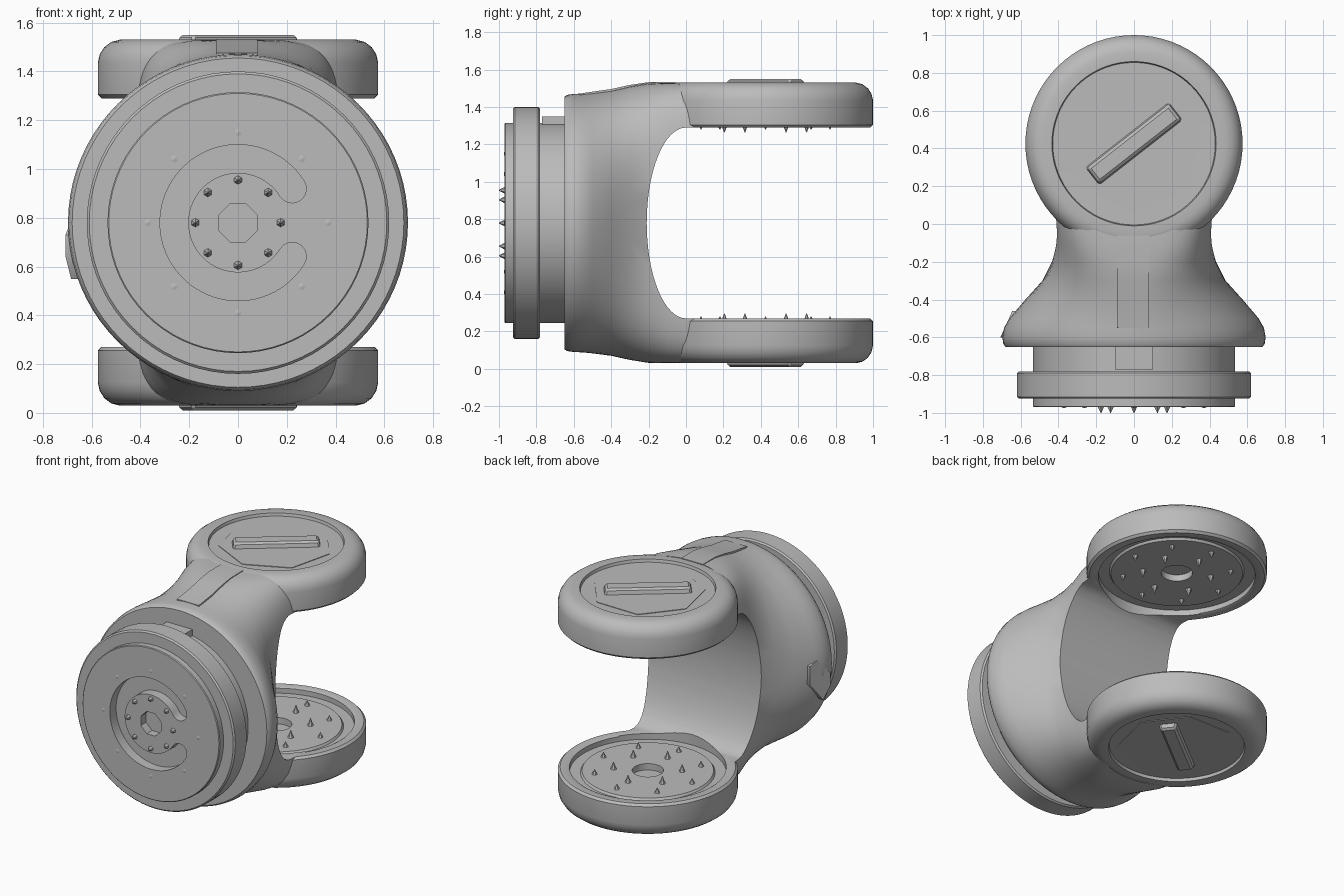
import bpy, bmesh
from math import sin, cos, pi, radians, copysign
from mathutils import Matrix

cube = bpy.data.objects.get("Cube")
if cube:
    bpy.data.objects.remove(cube)

MID = 0.78                                   # height of the symmetry plane
CENTRE = Matrix.Translation((0, 0, MID))
FRONT = CENTRE @ Matrix.Rotation(pi / 2, 4, 'X')   # local z points to the front
SIDE = CENTRE @ Matrix(((0, 0, 1, 0), (1, 0, 0, 0), (0, 1, 0, 0), (0, 0, 0, 1)))

grey = bpy.data.materials.new("plain_grey")
grey.use_nodes = True
grey.diffuse_color = (0.5, 0.5, 0.5, 1)
grey.node_tree.nodes["Principled BSDF"].inputs["Base Color"].default_value = grey.diffuse_color


def finish(name, bm, matrix=Matrix(), angle=35):
    bm.transform(matrix)
    bmesh.ops.recalc_face_normals(bm, faces=bm.faces)
    mesh = bpy.data.meshes.new(name)
    bm.to_mesh(mesh)
    bm.free()
    mesh.materials.append(grey)
    shade(mesh, angle)
    obj = bpy.data.objects.new(name, mesh)
    bpy.context.collection.objects.link(obj)
    return obj


def shade(mesh, angle=35):
    mesh.shade_smooth()
    mesh.set_sharp_from_angle(angle=radians(angle))


def lathe(name, profile, matrix, steps=72):
    bm = bmesh.new()
    verts = [bm.verts.new((r, 0, z)) for r, z in profile]
    edges = [bm.edges.new(pair) for pair in zip(verts, verts[1:])]
    bmesh.ops.spin(bm, geom=verts + edges, cent=(0, 0, 0), axis=(0, 0, 1),
                   angle=2 * pi, steps=steps, use_merge=True)
    bmesh.ops.remove_doubles(bm, verts=bm.verts, dist=1e-5)
    return finish(name, bm, matrix)


def prism(name, outline, low, high, matrix):
    bm = bmesh.new()
    face = bm.faces.new([bm.verts.new((a, b, low)) for a, b in outline])
    out = bmesh.ops.extrude_face_region(bm, geom=[face])
    moved = [v for v in out["geom"] if isinstance(v, bmesh.types.BMVert)]
    bmesh.ops.translate(bm, verts=moved, vec=(0, 0, high - low))
    return finish(name, bm, matrix)


def arc(radius, start, end, count, x=0, y=0):
    angles = [radians(start + (end - start) * i / (count - 1)) for i in range(count)]
    return [(x + radius * cos(a), y + radius * sin(a)) for a in angles]


def ring(radius, count, turn=0):
    return arc(radius, turn, turn + 360 * (count - 1) / count, count)


def studs(name, spots, base, height, matrix, radius=0.018):
    bm = bmesh.new()
    for x, y in spots:
        bmesh.ops.create_cone(bm, cap_ends=True, segments=6, radius1=radius, radius2=0.002,
                              depth=height, matrix=Matrix.Translation((x, y, base + height / 2)))
    finish(name, bm, matrix)


def carve(obj, cutters):
    for cutter in cutters:
        mod = obj.modifiers.new("cut", 'BOOLEAN')
        mod.operation = 'DIFFERENCE'
        mod.solver = 'EXACT'
        mod.object = cutter
        cutter.hide_render = True
    graph = bpy.context.evaluated_depsgraph_get()
    mesh = bpy.data.meshes.new_from_object(obj.evaluated_get(graph))
    obj.modifiers.clear()
    obj.data = mesh
    shade(mesh)
    for cutter in cutters:
        bpy.data.objects.remove(cutter)


# Yoke body: round at the front, turning into a tall rounded bar
sections = [  # y, half width, half height, squareness
    (-0.65, 0.68, 0.675, 2), (-0.635, 0.692, 0.685, 2), (-0.6, 0.697, 0.69, 2),
    (-0.55, 0.688, 0.692, 2), (-0.5, 0.66, 0.697, 2), (-0.4, 0.575, 0.71, 2.1),
    (-0.3, 0.485, 0.732, 2.5), (-0.2, 0.435, 0.748, 3.2), (-0.1, 0.42, 0.75, 4.5),
    (0, 0.42, 0.75, 5.5), (0.15, 0.43, 0.75, 6)]
bm = bmesh.new()
loops = []
for y, w, h, n in sections:
    loop = []
    for i in range(80):
        c, s = cos(2 * pi * i / 80), sin(2 * pi * i / 80)
        loop.append(bm.verts.new((w * copysign(abs(c) ** (2 / n), c), y,
                                  h * copysign(abs(s) ** (2 / n), s))))
    loops.append(loop)
for a, b in zip(loops, loops[1:]):
    for i in range(80):
        j = (i + 1) % 80
        bm.faces.new((a[i], a[j], b[j], b[i]))
bm.faces.new(loops[0])
bm.faces.new(loops[-1])
body = finish("yoke_body", bm, CENTRE)

# Opening between the arms, and seats for the round arm ends
curve = [(0.21 * x, 0.51 * y) for x, y in arc(1, 90, 270, 33)]
opening = prism("opening_cutter", curve + [(1.2, -0.51), (1.2, 0.51)], -1, 1, SIDE)
seat = prism("seat_cutter", ring(0.5, 72), -2, 2, CENTRE @ Matrix.Translation((0, 0.425, 0)))
carve(body, [opening, seat])

# Round arm ends, with their recessed plates, turn bars and studs
arm_profile = [
    (0, 0.58), (0.1, 0.58), (0.1, 0.535), (0.42, 0.535), (0.43, 0.55), (0.5, 0.55),
    (0.5, 0.515), (0.51, 0.51), (0.56, 0.51), (0.575, 0.525), (0.575, 0.655), (0.567, 0.69),
    (0.548, 0.72), (0.52, 0.741), (0.485, 0.75), (0.435, 0.75), (0.43, 0.73), (0, 0.725)]
for label, sign in (("upper", 1), ("lower", -1)):
    place = CENTRE @ Matrix.Diagonal((1, 1, sign, 1)) @ Matrix.Translation((0, 0.425, 0))
    lathe(label + "_arm_end", arm_profile, place)
    prism(label + "_cap_plate", ring(0.37, 7, 12), 0.72, 0.733, place)
    bm = bmesh.new()
    bmesh.ops.create_cube(bm, size=1, matrix=Matrix.Diagonal((0.57, 0.13, 0.06, 1)))
    top = [v for v in bm.verts if v.co.z > 0]
    bmesh.ops.scale(bm, verts=top, vec=(0.95, 0.75, 1))
    bmesh.ops.bevel(bm, geom=bm.edges[:], offset=0.012, segments=1, affect='EDGES')
    finish(label + "_turn_bar", bm, place @ Matrix.Translation((0, 0, 0.74))
           @ Matrix.Rotation(radians(38), 4, 'Z'), 20)
    flip = place @ Matrix.Diagonal((1, 1, -1, 1))
    studs(label + "_inner_studs", ring(0.22, 6, 30), -0.535, 0.05, flip, 0.02)
    studs(label + "_outer_studs", ring(0.345, 8), -0.535, 0.035, flip)

# Front coupling: collar, flange and face
coupling = lathe("front_coupling", [
    (0, 0.6), (0.535, 0.6), (0.535, 0.78), (0.61, 0.78), (0.62, 0.79), (0.62, 0.915),
    (0.61, 0.925), (0.535, 0.925), (0.535, 0.965), (0.53, 0.97), (0, 0.97)], FRONT)

# C-shaped slot with rounded ends, and the centre socket
mid_r, half = 0.262, 0.058
tip = 32
ends = [(mid_r * cos(radians(a)), mid_r * sin(radians(a))) for a in (tip, -tip)]
slot = arc(mid_r + half, tip, 360 - tip, 60)
slot += arc(half, 360 - tip, 540 - tip, 10, *ends[1])[1:-1]
slot += arc(mid_r - half, 360 - tip, tip, 60)
slot += arc(half, tip + 180, tip + 360, 10, *ends[0])[1:-1]
carve(coupling, [prism("slot_cutter", slot, 0.9, 1.1, FRONT),
                 prism("socket_cutter", ring(0.085, 8, 22.5), 0.91, 1.1, FRONT)])
studs("face_studs", ring(0.175, 8), 0.97, 0.03, FRONT)
studs("face_dots", ring(0.37, 8), 0.968, 0.006, FRONT, 0.022)

# Key on the collar, strip along the top, and facet on the right flank
prism("collar_key", [(-0.77, 0.5), (-0.77, 0.57), (-0.64, 0.57), (-0.64, 0.5)], -0.1, 0.1, SIDE)
prism("top_strip", [(-0.55, 0.66), (-0.55, 0.695), (-0.4, 0.716), (-0.3, 0.738), (-0.2, 0.753),
                    (-0.06, 0.754), (-0.06, 0.72), (-0.3, 0.7)], -0.09, 0.08, SIDE)
slope = SIDE.copy()
slope[0][0] = 0.45
prism("flank_facet", [(-0.6, -0.14), (-0.6, -0.05), (-0.51, 0.06), (-0.46, 0.03),
                      (-0.46, -0.1), (-0.55, -0.23)], -0.437, -0.38, slope)
